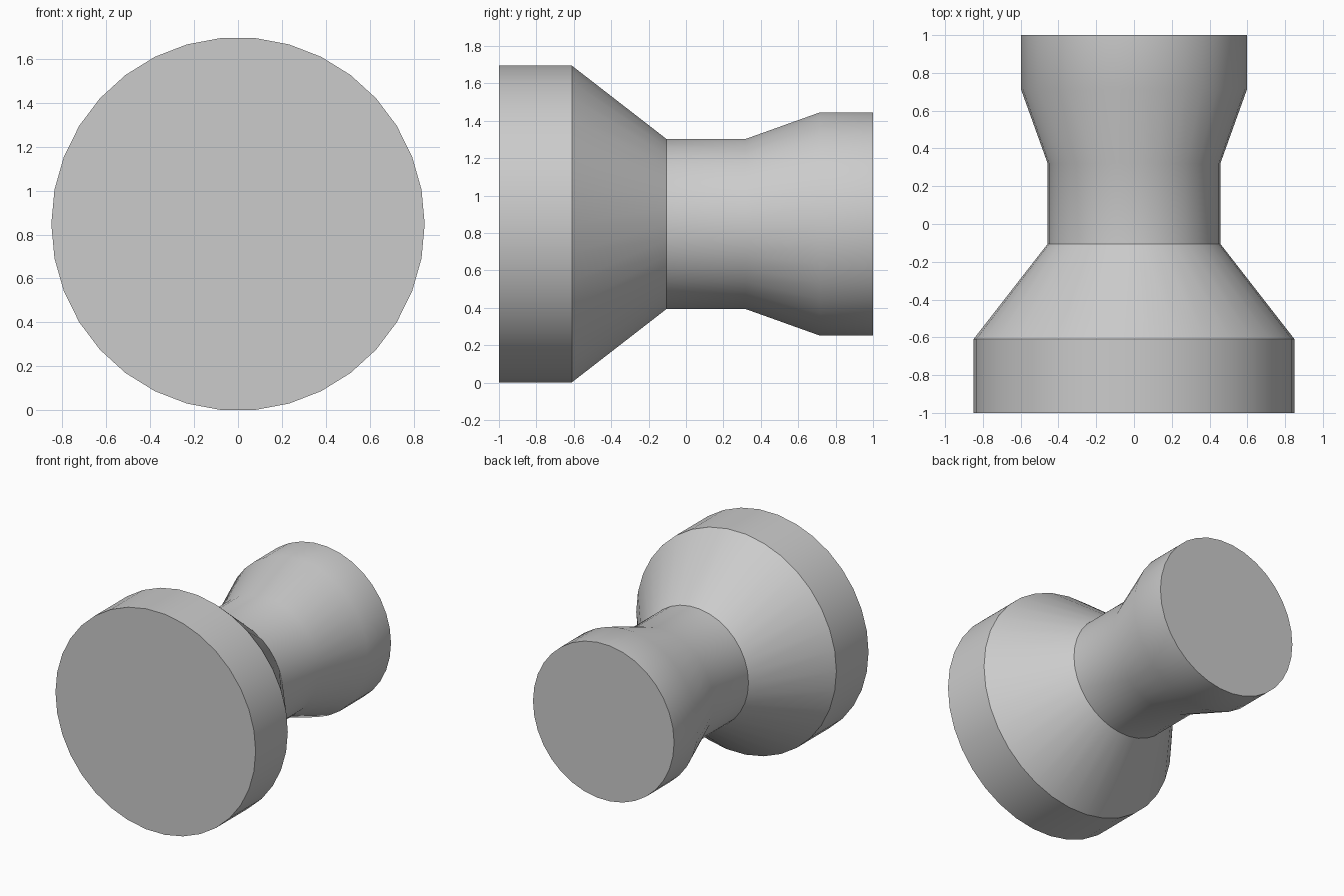
import bpy
import bmesh
from math import cos, sin, tau, radians

cube = bpy.data.objects.get("Cube")
if cube:
    bpy.data.objects.remove(cube, do_unlink=True)

SIDES = 34
CENTRE_Z = 0.848

# Profile along the axis: (y, radius)
PROFILE = [(-1, 0.85), (-0.61, 0.85), (-0.105, 0.457),
           (0.32, 0.457), (0.715, 0.599), (1, 0.599)]


def ring(bm, y, radius):
    return [bm.verts.new((radius * cos(tau * i / SIDES), y,
                          CENTRE_Z + radius * sin(tau * i / SIDES)))
            for i in range(SIDES)]


# Turned knob: flanged head, narrow neck, flared tail, closed at both ends
bm = bmesh.new()
rings = [ring(bm, y, r) for y, r in PROFILE]
for a, b in zip(rings, rings[1:]):
    for i in range(SIDES):
        j = (i + 1) % SIDES
        bm.faces.new((a[i], a[j], b[j], b[i]))
bm.faces.new(rings[0])
bm.faces.new(rings[-1])
bmesh.ops.recalc_face_normals(bm, faces=bm.faces)

mesh = bpy.data.meshes.new("turned_knob")
bm.to_mesh(mesh)
bm.free()
knob = bpy.data.objects.new("turned_knob", mesh)
bpy.context.collection.objects.link(knob)

# Plain grey finish
grey = bpy.data.materials.new("grey")
grey.use_nodes = True
colour = (0.6, 0.6, 0.6, 1)
grey.diffuse_color = colour
grey.node_tree.nodes["Principled BSDF"].inputs["Base Color"].default_value = colour
mesh.materials.append(grey)

# Smooth sides, with crisp rims and shoulders
bpy.ops.object.select_all(action="DESELECT")
knob.select_set(True)
bpy.context.view_layer.objects.active = knob
bpy.ops.object.shade_smooth_by_angle(angle=radians(30))
